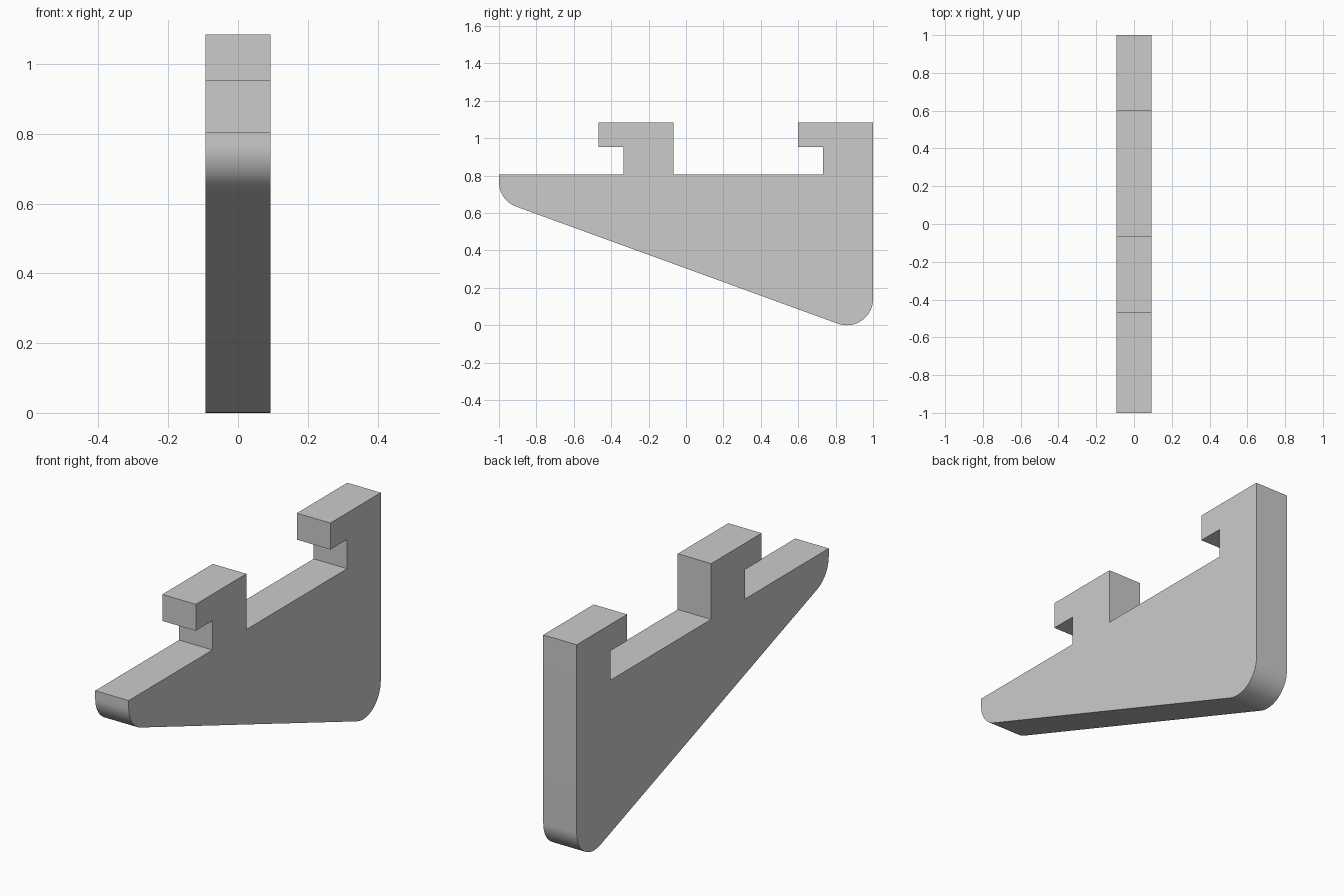
import bpy, bmesh
from math import radians, sin, cos

# Remove the default object
cube = bpy.data.objects.get("Cube")
if cube:
    bpy.data.objects.remove(cube, do_unlink=True)

HALF_WIDTH = 0.093
RADIUS = 0.14
SHELF, HOOK_UNDER, HOOK_TOP = 0.805, 0.952, 1.085


def arc(cy, cz, start, end, steps=16):
    """Rounded corner in the side plane, angles in degrees."""
    angles = [radians(start + (end - start) * i / steps) for i in range(steps + 1)]
    return [(cy + RADIUS * cos(a), cz + RADIUS * sin(a)) for a in angles]


def hook(tip, neck, back):
    """Hook outline from its back edge over the top to the foot of its neck."""
    return [(back, HOOK_TOP), (tip, HOOK_TOP), (tip, HOOK_UNDER),
            (neck, HOOK_UNDER), (neck, SHELF)]


# Side profile: rounded nose, sloped underside at 20 degrees, rounded heel, two hooks
profile = arc(-0.86, 0.766, 180, 250)
profile += arc(0.86, 0.14, 250, 360)
profile += hook(0.6, 0.733, 1.0)
profile += [(-0.067, SHELF)] + hook(-0.468, -0.335, -0.067)
profile += [(-1.0, SHELF)]

# Extrude the profile across the width
bm = bmesh.new()
side = bm.faces.new([bm.verts.new((-HALF_WIDTH, y, z)) for y, z in profile])
result = bmesh.ops.extrude_face_region(bm, geom=[side])
moved = [v for v in result["geom"] if isinstance(v, bmesh.types.BMVert)]
bmesh.ops.translate(bm, verts=moved, vec=(2 * HALF_WIDTH, 0, 0))
bmesh.ops.recalc_face_normals(bm, faces=bm.faces)

mesh = bpy.data.meshes.new("hooked_bracket")
bm.to_mesh(mesh)
bm.free()
bracket = bpy.data.objects.new("hooked_bracket", mesh)
bpy.context.collection.objects.link(bracket)

# Plain grey material
grey = bpy.data.materials.new("plain_grey")
grey.use_nodes = True
colour = (0.6, 0.6, 0.6, 1.0)
grey.diffuse_color = colour
grey.node_tree.nodes["Principled BSDF"].inputs["Base Color"].default_value = colour
mesh.materials.append(grey)

# Smooth the rounded corners, keep the edges sharp
bpy.ops.object.select_all(action="DESELECT")
bracket.select_set(True)
bpy.context.view_layer.objects.active = bracket
bpy.ops.object.shade_smooth_by_angle(angle=radians(30))
